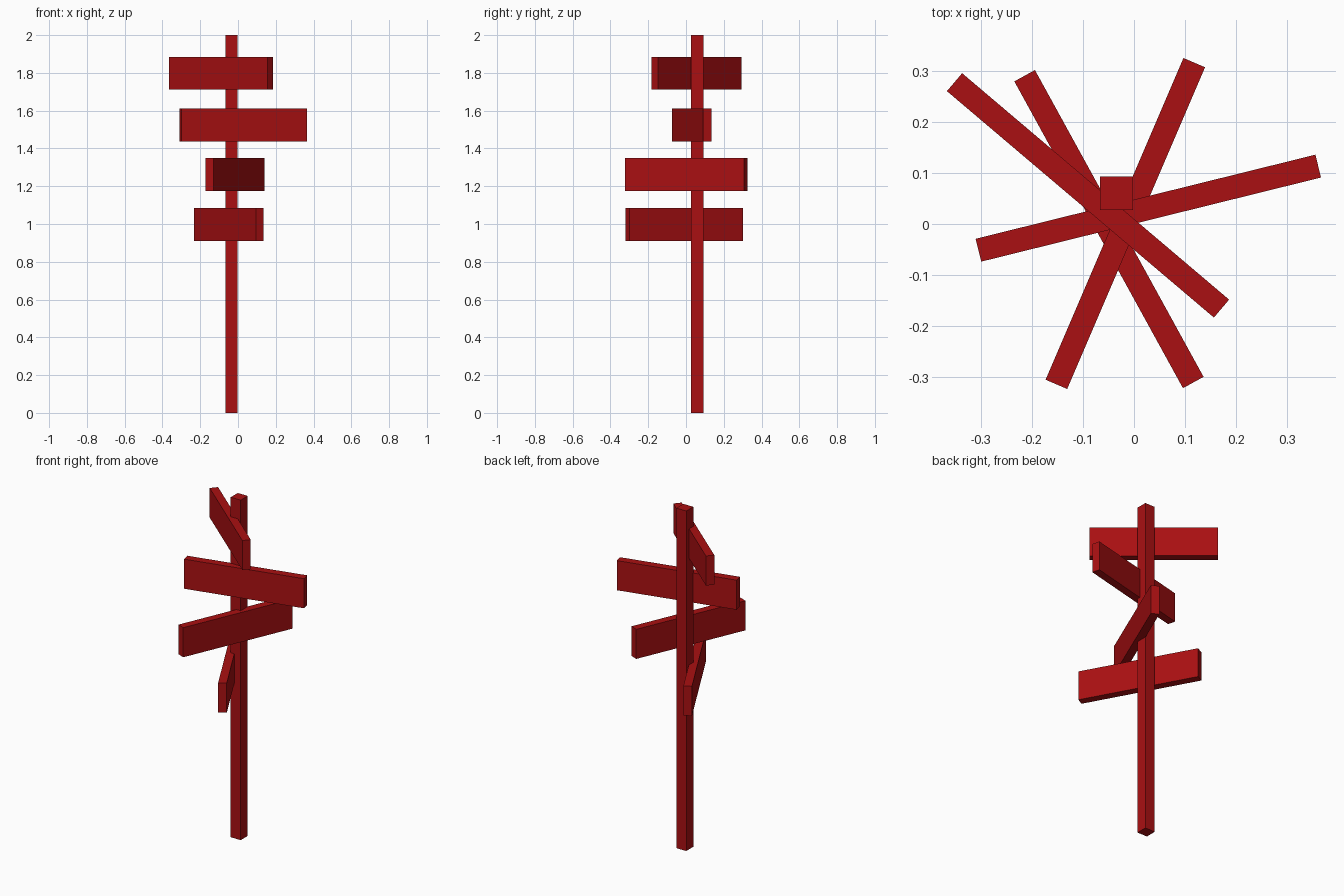
import bpy
from math import radians

cube = bpy.data.objects.get("Cube")
if cube:
    bpy.data.objects.remove(cube, do_unlink=True)

# Single red paint
red = bpy.data.materials.new("dark_red_paint")
red.use_nodes = True
colour = (0.40, 0.005, 0.006, 1)
red.diffuse_color = colour
red.node_tree.nodes["Principled BSDF"].inputs["Base Color"].default_value = colour


def box(name, size, centre, angle=0):
    bpy.ops.mesh.primitive_cube_add(size=1, location=centre)
    obj = bpy.context.object
    obj.name = name
    obj.scale = size
    bpy.ops.object.transform_apply(location=False, rotation=False, scale=True)
    obj.rotation_euler.z = radians(angle)
    obj.data.materials.append(red)
    return obj


# Square upright post
box("post", (0.065, 0.065, 2), (-0.034, 0.06, 1))

# Direction boards, top to bottom: x, y, z, heading
boards = {
    "top_board": (-0.09, 0.056, 1.798, -40.3),
    "upper_board": (0.028, 0.031, 1.525, 13.9),
    "lower_board": (-0.017, 0.001, 1.262, 66.8),
    "bottom_board": (-0.049, -0.01, 0.998, -61.2),
}
for name, (x, y, z, heading) in boards.items():
    box(name, (0.685, 0.046, 0.174), (x, y, z), heading)
